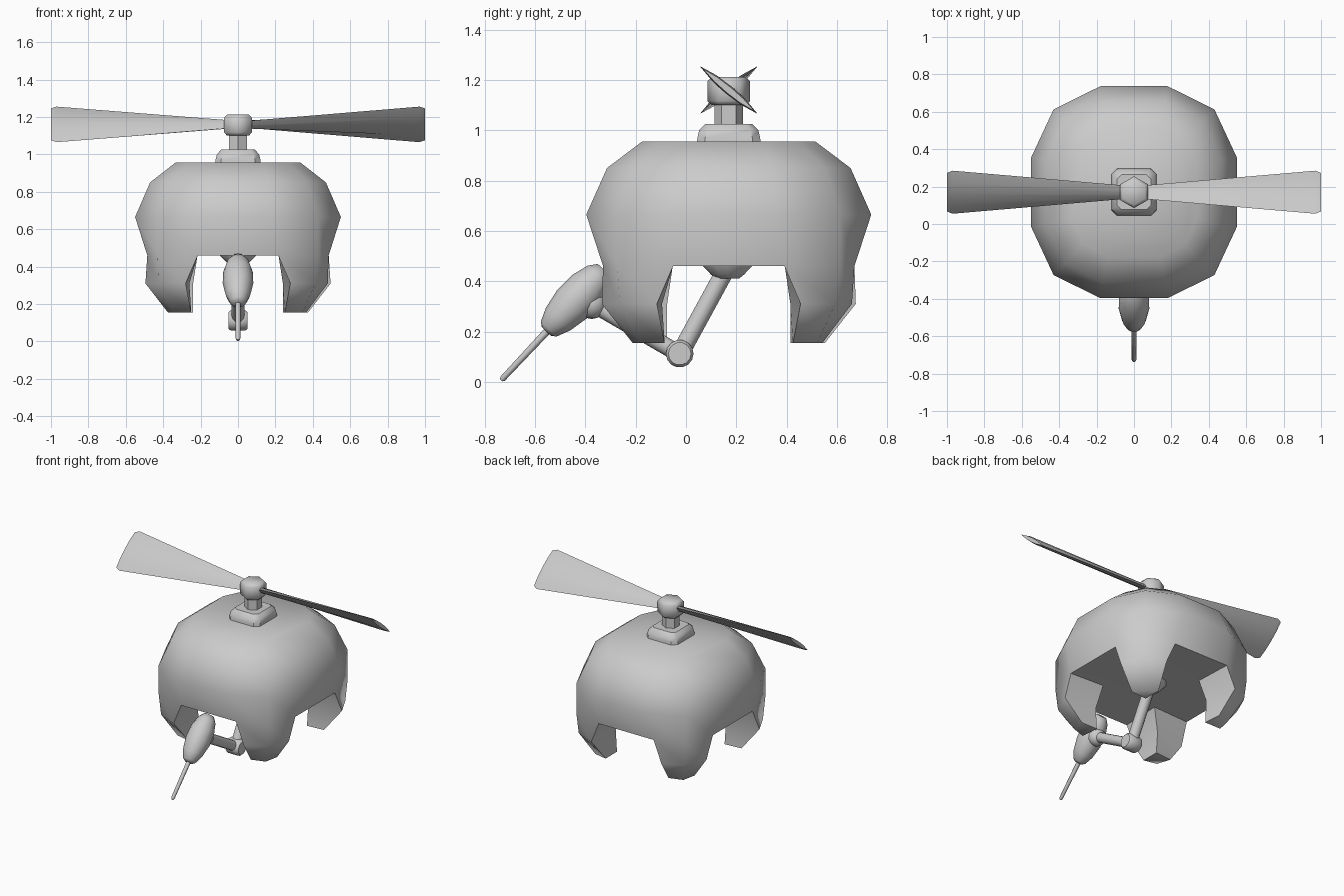
import bpy, bmesh, math
from mathutils import Vector

if "Cube" in bpy.data.objects:
    bpy.data.objects.remove(bpy.data.objects["Cube"])

CY = 0.17  # depth of the hull centre
grey = bpy.data.materials.new("light_grey")
grey.diffuse_color = (0.6, 0.6, 0.6, 1)
grey.use_nodes = True
grey.node_tree.nodes["Principled BSDF"].inputs["Base Color"].default_value = grey.diffuse_color


def finish(bm, name, angle=60):
    bmesh.ops.recalc_face_normals(bm, faces=bm.faces)
    me = bpy.data.meshes.new(name)
    bm.to_mesh(me)
    bm.free()
    ob = bpy.data.objects.new(name, me)
    bpy.context.collection.objects.link(ob)
    me.materials.append(grey)
    bpy.ops.object.select_all(action='DESELECT')
    bpy.context.view_layer.objects.active = ob
    ob.select_set(True)
    bpy.ops.object.shade_smooth_by_angle(angle=math.radians(angle))
    return ob


def loft(bm, loops, cap_start=True, cap_end=True):
    rings = [[bm.verts.new(p) for p in lp] for lp in loops]
    n = len(rings[0])
    for a, b in zip(rings, rings[1:]):
        for i in range(n):
            j = (i + 1) % n
            bm.faces.new((a[i], a[j], b[j], b[i]))
    if cap_start:
        bm.faces.new(rings[0])
    if cap_end:
        bm.faces.new(rings[-1])
    return rings


def turned(name, p0, p1, profile, n=12, turn=0.0, angle=50):
    """Round part along p0-p1 from (fraction, radius) pairs."""
    p0, p1 = Vector(p0), Vector(p1)
    d = p1 - p0
    side = Vector((1, 0, 0)) if abs(d.normalized().x) < 0.9 else Vector((0, 1, 0))
    up = d.normalized().cross(side)
    loops = []
    for t, r in profile:
        ang = [turn + 2 * math.pi * i / n for i in range(n)]
        loops.append([p0 + d * t + side * (r * math.cos(a)) + up * (r * math.sin(a)) for a in ang])
    bm = bmesh.new()
    loft(bm, loops)
    return finish(bm, name, angle)


# Hull: twelve-sided rings, the lowest one carries four corner legs
def ring(z, a, o, c):
    pts = []
    for k in range(4):
        for x, y in ((o, -a), (o, a), (c, c)):
            for _ in range(k):
                x, y = -y, x
            pts.append((x, CY + y * 1.03, z))
    return pts


bm = bmesh.new()
rings = loft(bm, [ring(0.955, 0.14, 0.335, 0.27), ring(0.85, 0.165, 0.47, 0.37),
                  ring(0.665, 0.18, 0.55, 0.43), ring(0.46, 0.215, 0.485, 0.43)],
             cap_end=False)
low = rings[-1]
inner = []
for k in range(4):
    x, y = 0.215, 0.215
    for _ in range(k):
        x, y = -y, x
    inner.append(bm.verts.new((x, CY + y * 1.03, 0.47)))
bm.faces.new(inner)
for k in range(4):
    # underside panel between two legs
    bm.faces.new((low[3 * k], low[3 * k + 1], inner[k], inner[k - 1]))
    # leg: side, corner, side, inner
    prev = [low[3 * k + 1], low[3 * k + 2], low[(3 * k + 3) % 12], inner[k]]
    for z, sec in ((0.31, ((0.495, 0.28), (0.425, 0.415), (0.28, 0.48), (0.26, 0.24))),
                   (0.155, ((0.375, 0.25), (0.345, 0.345), (0.25, 0.365), (0.25, 0.24)))):
        cur = []
        for x, y in sec:
            for _ in range(k):
                x, y = -y, x
            cur.append(bm.verts.new((x, CY + y * 1.02, z)))
        for i in range(4):
            j = (i + 1) % 4
            bm.faces.new((prev[i], prev[j], cur[j], cur[i]))
        prev = cur
    bm.faces.new(prev)
finish(bm, "hull_with_legs", 70)

# Rotor collar, shaft and hub
bm = bmesh.new()
loft(bm, [[(sx * h, CY + sy * h * 1.04, z) for sx, sy in
           ((1, -.75), (1, .75), (.75, 1), (-.75, 1), (-1, .75), (-1, -.75), (-.75, -1), (.75, -1))]
          for z, h in ((0.94, 0.122), (0.97, 0.12), (1.0, 0.113), (1.025, 0.09))])
finish(bm, "rotor_collar", 40)
turned("rotor_shaft", (0, CY, 1.0), (0, CY, 1.13), ((0, .056), (1, .056)), 6, math.pi / 6)
turned("rotor_hub", (0, CY, 1.1), (0, CY, 1.212),
       ((0, .068), (.15, .085), (.85, .085), (1, .068)), 6, math.pi / 6, 50)

# Two tapered, oppositely pitched blades
for s, name in ((1, "blade_right"), (-1, "blade_left")):
    loops = []
    for x, w, h, th in ((.04, .035, .018, .018), (.97, .115, .095, .018), (1.0, .103, .085, .013)):
        edge = Vector((0, w, -s * h))
        nrm = Vector((0, s * h, w)).normalized()
        c = Vector((s * x, CY, 1.16))
        loops.append([c + edge * u + nrm * (th * v) for u, v in
                      ((-1, 0), (-.5, .8), (0, 1), (.5, .8), (1, 0), (.5, -.8), (0, -1), (-.5, -.8))])
    bm = bmesh.new()
    loft(bm, loops)
    finish(bm, name, 50)

# Folding arm below the hull
ball = [((1 - math.cos(a)) / 2, max(math.sin(a) / 2, .001))
        for a in (math.pi * i / 8 for i in range(9))]
turned("arm_socket", (0, .165, .49), (0, .165, .41),
       ((0, .11), (.35, .1), (.8, .065), (1, .045)), 12)
turned("upper_arm", (0, .155, .44), (0, -.025, .11), ((0, .036), (1, .036)))
turned("elbow", (-.052, -.025, .112), (.052, -.025, .112),
       ((0, .045), (.12, .055), (.88, .055), (1, .045)), 14)
turned("forearm", (0, -.025, .11), (0, -.37, .31), ((0, .034), (1, .034)))
turned("wrist", (0, -.375, .25), (0, -.375, .37), [(t, r * .12) for t, r in ball], 12)

# Pointed tool at the end of the arm
turned("tool_body", (0, -.555, .2), (0, -.325, .445),
       ((0, .025), (.04, .043), (.2, .066), (.45, .082), (.7, .079), (.9, .06), (1, .035)), 12, 0, 60)
turned("tool_needle", (0, -.735, .006), (0, -.53, .225),
       ((0, .006), (.03, .012), (1, .015)), 8)
